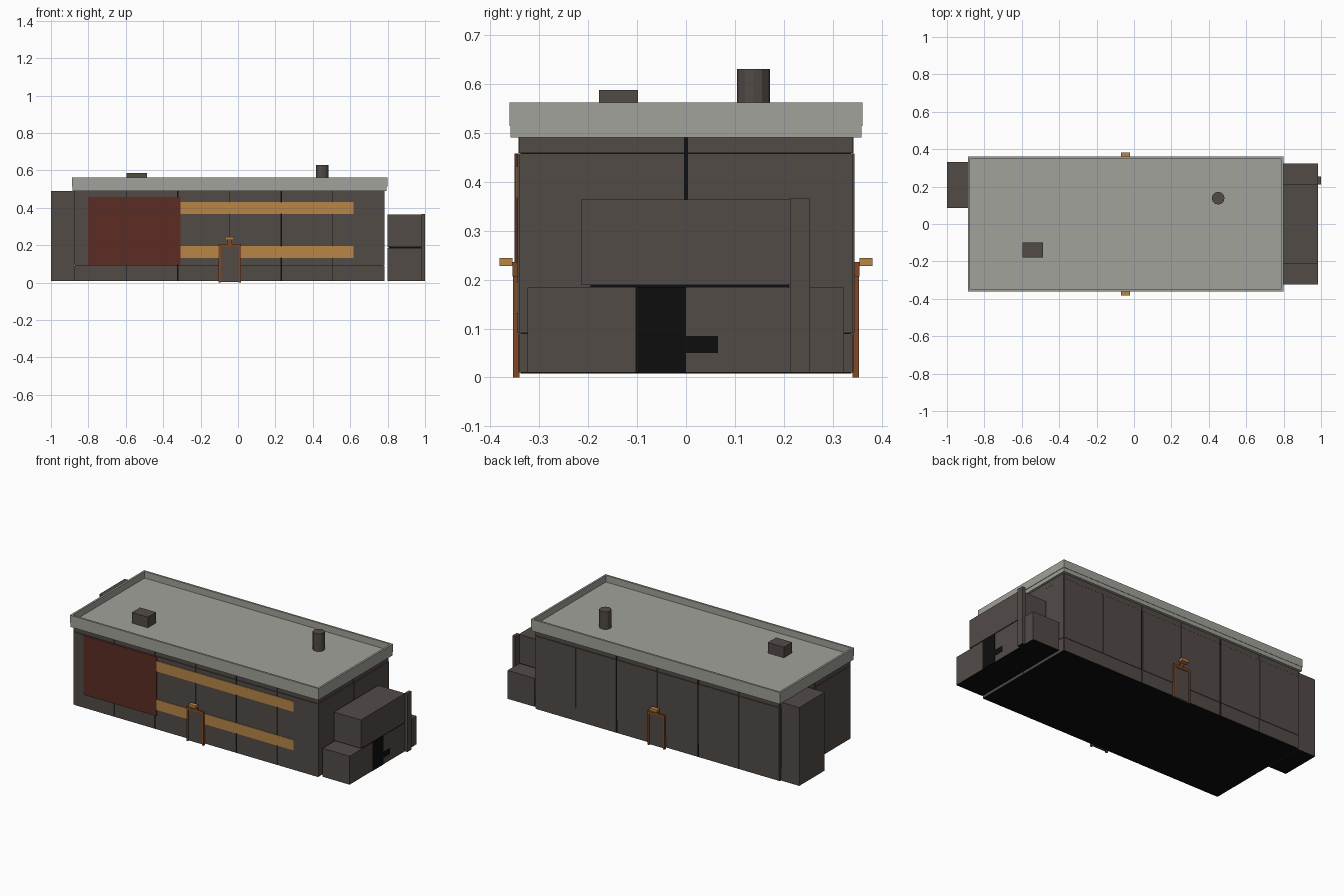
import bpy, bmesh, math
from mathutils import Matrix

if "Cube" in bpy.data.objects:
    bpy.data.objects.remove(bpy.data.objects["Cube"])


def material(name, r, g, b):
    m = bpy.data.materials.new(name)
    m.diffuse_color = (r, g, b, 1)
    m.use_nodes = True
    m.node_tree.nodes["Principled BSDF"].inputs["Base Color"].default_value = m.diffuse_color
    return m


BROWN = material("wall brown", 0.085, 0.070, 0.064)
BLACK = material("joint black", 0.004, 0.004, 0.004)
GREY = material("roof grey", 0.36, 0.36, 0.325)
RED = material("panel red", 0.107, 0.026, 0.017)
OCHRE = material("band ochre", 0.48, 0.24, 0.062)
RUST = material("frame rust", 0.22, 0.065, 0.018)


def finish(name, bm, mats):
    me = bpy.data.meshes.new(name)
    bm.to_mesh(me)
    bm.free()
    for m in mats:
        me.materials.append(m)
    ob = bpy.data.objects.new(name, me)
    bpy.context.collection.objects.link(ob)
    return ob


def add_box(bm, x0, x1, y0, y1, z0, z1):
    mat = Matrix.Translation(((x0 + x1) / 2, (y0 + y1) / 2, (z0 + z1) / 2))
    mat = mat @ Matrix.Diagonal((x1 - x0, y1 - y0, z1 - z0, 1))
    return bmesh.ops.create_cube(bm, size=1, matrix=mat)


def box(name, mat, *lim, black_base=False):
    bm = bmesh.new()
    add_box(bm, *lim)
    if black_base:
        bm.normal_update()
        for f in bm.faces:
            f.material_index = int(f.normal.z < -0.5)
    return finish(name, bm, [mat, BLACK])


# Black core seen through the joints between wall panels
box("wall_core", BLACK, -0.872, 0.778, -0.338, 0.338, 0.008, 0.495)

# Panel rows: plinth, wall, frieze, with upright joints alternately wide and thin
ROWS = [(0.01, 0.0895, 0.0), (0.0905, 0.457, 0.002), (0.459, 0.492, 0.0)]
joints = [-0.874 + i * 0.276 for i in range(7)]
for side, label in ((-1, "front"), (1, "back")):
    bm = bmesh.new()
    for i in range(6):
        a = joints[i] + (0.004 if i % 2 == 0 else 0.0015)
        b = joints[i + 1] - (0.004 if i % 2 else 0.0015)
        for z0, z1, out in ROWS:
            y0, y1 = sorted((side * 0.335, side * (0.342 + out)))
            add_box(bm, a, b, y0, y1, z0, z1)
    finish(label + "_wall_panels", bm, [BROWN])
for side, label, x in ((-1, "left", -0.872), (1, "right", 0.778)):
    bm = bmesh.new()
    for y0, y1 in ((-0.34, -0.003), (0.003, 0.34)):
        for z0, z1, out in ROWS:
            x0, x1 = sorted((x - side * 0.004, x + side * (0.004 + out)))
            add_box(bm, x0, x1, y0, y1, z0, z1)
    finish(label + "_wall_panels", bm, [BROWN])

# Roof: cornice step and slab with an inset, sunken deck
box("cornice", GREY, -0.886, 0.795, -0.358, 0.358, 0.49, 0.516)
bm = bmesh.new()
add_box(bm, -0.888, 0.798, -0.36, 0.36, 0.514, 0.562)
bm.normal_update()
top = [f for f in bm.faces if f.normal.z > 0.5]
bmesh.ops.inset_region(bm, faces=top, thickness=0.017)
deck = bmesh.ops.extrude_face_region(bm, geom=top)
bmesh.ops.delete(bm, geom=top, context='FACES')
verts = [g for g in deck["geom"] if isinstance(g, bmesh.types.BMVert)]
bmesh.ops.translate(bm, vec=(0, 0, -0.04), verts=verts)
bmesh.ops.recalc_face_normals(bm, faces=bm.faces)
finish("roof_parapet", bm, [GREY])

# Roof vent and chimney
box("roof_vent", BROWN, -0.595, -0.486, -0.178, -0.098, 0.52, 0.587)
bm = bmesh.new()
bmesh.ops.create_cone(bm, cap_ends=True, segments=12, radius1=0.034, radius2=0.034,
                      depth=0.11, matrix=Matrix.Translation((0.45, 0.138, 0.575)))
finish("chimney", bm, [BROWN])

# Annexes at both ends
box("left_annex", BROWN, -1.0, -0.876, 0.086, 0.332, 0.01, 0.49, black_base=True)
box("right_annex_lower", BROWN, 0.80, 0.983, -0.324, 0.323, 0.01, 0.184, black_base=True)
box("right_annex_joint", BLACK, 0.805, 0.981, -0.195, 0.21, 0.183, 0.192)
box("right_annex_upper", BROWN, 0.80, 0.983, -0.214, 0.214, 0.19, 0.364)
box("right_annex_post", BROWN, 0.98, 1.0, 0.212, 0.253, 0.01, 0.366, black_base=True)
box("annex_doorway", BLACK, 0.979, 0.9845, -0.103, 0.0, 0.01, 0.185)
box("annex_vent", BLACK, 0.979, 0.9845, 0.0, 0.065, 0.05, 0.085)

# Painted front: red panel and two ochre bands
box("red_panel", RED, -0.803, -0.308, -0.35, -0.342, 0.094, 0.457)
for label, z in (("lower", 0.131), ("upper", 0.367)):
    box(label + "_band", OCHRE, -0.308, 0.618, -0.347, -0.3425, z, z + 0.064)

# Matching doors, frames and lamps on front and back
for side, label in ((-1, "front"), (1, "back")):
    def part(name, mat, x0, x1, a, b, z0, z1):
        y0, y1 = sorted((side * a, side * b))
        box(label + name, mat, x0, x1, y0, y1, z0, z1)
    part("_door", BROWN, -0.092, 0.004, 0.34, 0.3485, 0.004, 0.198)
    part("_frame_left", RUST, -0.103, -0.092, 0.34, 0.353, 0.0, 0.198)
    part("_frame_right", RUST, 0.004, 0.015, 0.34, 0.353, 0.0, 0.198)
    part("_frame_top", RUST, -0.103, 0.015, 0.34, 0.353, 0.192, 0.207)
    part("_lamp", OCHRE, -0.069, -0.021, 0.354, 0.381, 0.228, 0.244)
    part("_lamp_mount", RUST, -0.057, -0.031, 0.342, 0.354, 0.206, 0.236)
